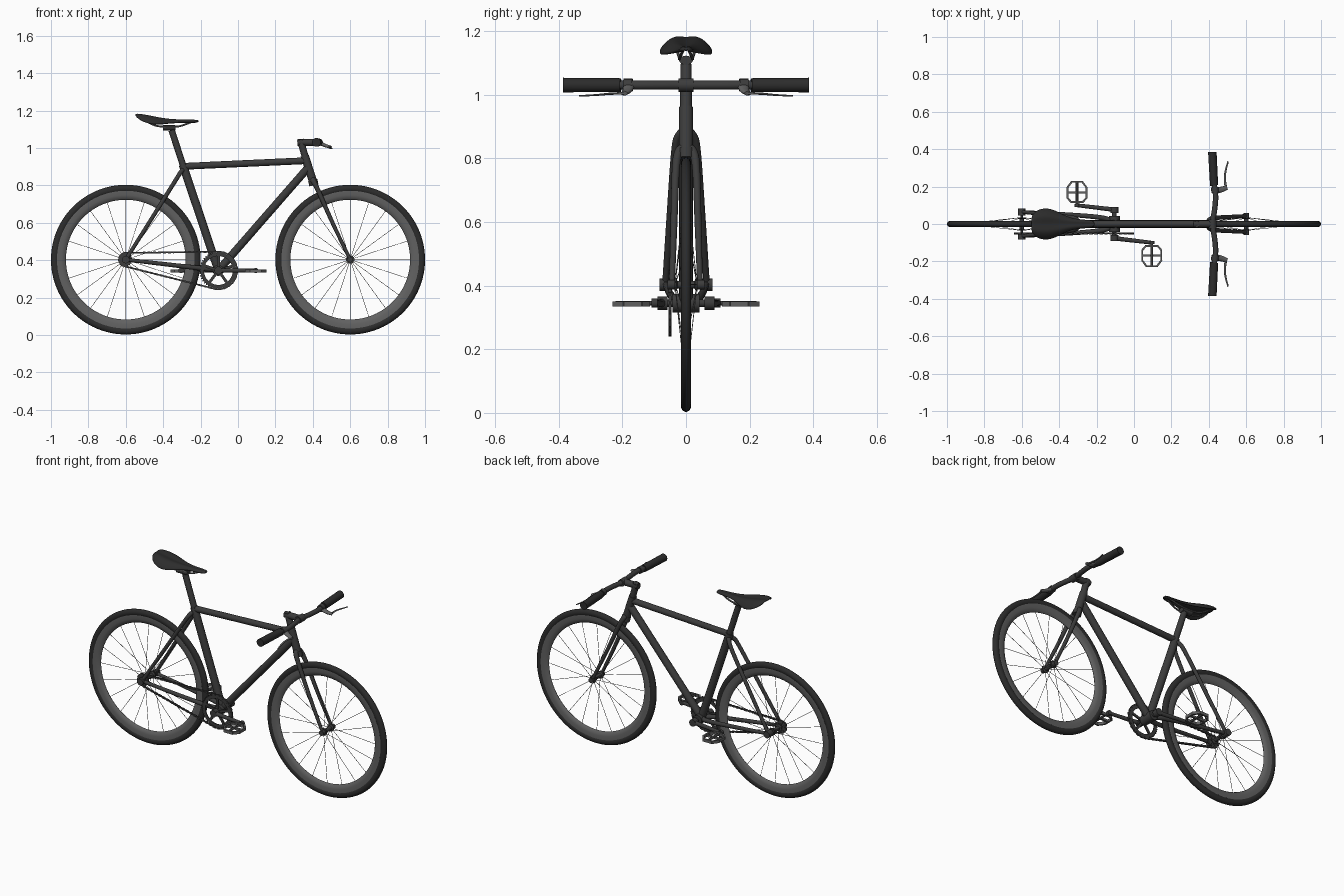
import bpy, bmesh, math
from mathutils import Vector, Matrix

if "Cube" in bpy.data.objects:
    bpy.data.objects.remove(bpy.data.objects["Cube"])

def material(name, v):
    m = bpy.data.materials.new(name)
    m.diffuse_color = (v, v, v, 1)
    m.use_nodes = True
    m.node_tree.nodes["Principled BSDF"].inputs["Base Color"].default_value = m.diffuse_color
    return m

BLACK, FRAME, METAL = material("black", 0.025), material("frame", 0.045), material("metal", 0.12)
ZW = 0.403                       # wheel axle height
BB = Vector((-0.105, 0, 0.345))  # crank axle

def finish(name, bm, mat, angle=40):
    bmesh.ops.recalc_face_normals(bm, faces=bm.faces)
    me = bpy.data.meshes.new(name)
    bm.to_mesh(me)
    bm.free()
    me.materials.append(mat)
    ob = bpy.data.objects.new(name, me)
    bpy.context.collection.objects.link(ob)
    bpy.ops.object.select_all(action='DESELECT')
    ob.select_set(True)
    bpy.context.view_layer.objects.active = ob
    bpy.ops.object.shade_smooth_by_angle(angle=math.radians(angle))
    return ob

def spline(p, n=6):
    """Catmull-Rom samples through the points p."""
    p = [Vector(q) for q in p]
    e = [2 * p[0] - p[1]] + p + [2 * p[-1] - p[-2]]
    out = []
    for a, b, c, d in zip(e, e[1:], e[2:], e[3:]):
        for i in range(n):
            t = i / n
            out.append(0.5 * (2 * b + (c - a) * t + (2 * a - 5 * b + 4 * c - d) * t * t
                              + (3 * b - a - 3 * c + d) * t ** 3))
    return out + [p[-1]]

def sweep(bm, pts, r0, r1=None, seg=16, ref=(0, 0, 1), flat=1.0):
    """Round tube along pts, tapering r0 to r1; flat squashes it along ref."""
    pts = [Vector(p) for p in pts]
    r1 = r0 if r1 is None else r1
    rings = []
    for i, p in enumerate(pts):
        t = (pts[min(i + 1, len(pts) - 1)] - pts[max(i - 1, 0)]).normalized()
        u = t.cross(Vector(ref)).normalized()
        v = t.cross(u)
        r = r0 + (r1 - r0) * i / (len(pts) - 1)
        rings.append([bm.verts.new(p + u * (r * math.cos(a)) + v * (r * flat * math.sin(a)))
                      for a in (2 * math.pi * k / seg for k in range(seg))])
    for a, b in zip(rings, rings[1:]):
        for k in range(seg):
            bm.faces.new((a[k], a[k - 1], b[k - 1], b[k]))
    bm.faces.new(rings[0])
    bm.faces.new(rings[-1])

def tube(name, pts, r0, r1=None, mat=FRAME, **kw):
    bm = bmesh.new()
    sweep(bm, pts, r0, r1, **kw)
    return finish(name, bm, mat)

def lathe(name, profile, c, mat, seg=48, closed=True):
    """Revolve (radius, y) profile round the y axis at c."""
    bm = bmesh.new()
    rings = [[bm.verts.new((c[0] + r * math.cos(a), c[1] + y, c[2] + r * math.sin(a)))
              for a in (2 * math.pi * k / seg for k in range(seg))] for r, y in profile]
    for a, b in zip(rings, rings[1:] + (rings[:1] if closed else [])):
        for k in range(seg):
            bm.faces.new((a[k], a[k - 1], b[k - 1], b[k]))
    if not closed:
        bm.faces.new(rings[0])
        bm.faces.new(rings[-1])
    return finish(name, bm, mat)

def cyl(name, c, r, y0, y1, mat=FRAME, seg=24):
    return lathe(name, [(r, y0), (r, y1)], c, mat, seg, False)

def box(bm, c, size, rot=0.0):
    m = Matrix.Translation(c) @ Matrix.Rotation(rot, 4, 'Y') @ Matrix.Diagonal((*size, 1))
    bmesh.ops.create_cube(bm, size=1, matrix=m)

# Wheels: tyre, rim, hub and spokes
for side, x, half in (("front", 0.6, 0.058), ("rear", -0.6, 0.084)):
    c = (x, 0, ZW)
    tyre = [(0.38 + 0.02 * math.cos(a), 0.0165 * math.sin(a))
            for a in (math.radians(-140 + 20 * i) for i in range(15))]
    lathe(side + "_tyre", tyre, c, BLACK, 96)
    lathe(side + "_rim", [(0.368, -0.013), (0.345, -0.013), (0.325, -0.007), (0.32, 0),
                          (0.325, 0.007), (0.345, 0.013), (0.368, 0.013)], c, METAL, 96)
    lathe(side + "_hub", [(0.006, -half), (0.006, -0.036), (0.022, -0.036), (0.022, -0.031),
                          (0.012, -0.027), (0.012, 0.027), (0.022, 0.031), (0.022, 0.036),
                          (0.006, 0.036), (0.006, half)], c, FRAME, 24, False)
    bm = bmesh.new()
    for i in range(20):
        a = 2 * math.pi * i / 20
        d = Vector((math.sin(a), 0, math.cos(a)))
        y = 0.033 if i % 2 else -0.033
        sweep(bm, [Vector(c) + d * 0.018 + Vector((0, y, 0)), Vector(c) + d * 0.322],
              0.0013, seg=5, ref=(0, 1, 0))
    finish(side + "_spokes", bm, METAL)
    inner, r = (0.03, 0.015) if x > 0 else (0.045, 0.02)
    for s in (-1, 1):
        cyl(side + "_axle_nut", c, r, s * inner, s * half)

# Main frame tubes
tube("seat_tube", [BB, (-0.295, 0, 0.91)], 0.022)
tube("seat_post", [(-0.285, 0, 0.88), (-0.355, 0, 1.095)], 0.0175)
tube("top_tube", [(-0.285, 0, 0.902), (0.365, 0, 0.932)], 0.018)
tube("down_tube", [BB, (0.375, 0, 0.895)], 0.021)
tube("head_tube", [(0.403, 0, 0.815), (0.356, 0, 0.96)], 0.022)
tube("steerer", [(0.36, 0, 0.95), (0.333, 0, 1.045)], 0.0185)
tube("fork_crown", [(0.406, 0, 0.80), (0.399, 0, 0.83)], 0.025)
cyl("bottom_bracket", BB, 0.029, -0.042, 0.042)

# Fork blades, chain stays and seat stays
for s in (-1, 1):
    tube("fork_blade", spline([(0.398, 0, 0.835), (0.405, s * 0.022, 0.82), (0.432, s * 0.032, 0.765),
                               (0.51, s * 0.038, 0.59), (0.6, s * 0.044, ZW)]), 0.016, 0.009)
    tube("chain_stay", spline([BB, BB + Vector((-0.06, s * 0.032, 0.008)), (-0.35, s * 0.05, 0.374),
                               (-0.6, s * 0.064, ZW)]), 0.015, 0.010)
    tube("seat_stay", spline([(-0.287, 0, 0.888), (-0.305, s * 0.022, 0.872), (-0.335, s * 0.035, 0.825),
                              (-0.46, s * 0.05, 0.625), (-0.6, s * 0.065, ZW)]), 0.013, 0.010)

# Stem and handlebar
tube("stem", [(0.318, 0, 1.03), (0.425, 0, 1.03)], 0.019)
cyl("bar_clamp", (0.42, 0, 1.03), 0.021, -0.024, 0.024)
half = [(0.43, 0.07, 1.03), (0.436, 0.13, 1.03), (0.434, 0.18, 1.03), (0.427, 0.23, 1.03), (0.42, 0.375, 1.03)]
path = [(x, -y, z) for x, y, z in reversed(half)] + [(0.42, 0, 1.03)] + half
tube("handlebar", spline(path), 0.0145)

# Grips and brake levers
for s in (-1, 1):
    tube("grip", [(0.429, s * 0.205, 1.03), (0.428, s * 0.212, 1.03), (0.419, s * 0.38, 1.03),
                  (0.419, s * 0.386, 1.03)], 0.021, 0.0235, mat=BLACK)
    tube("brake_clamp", [(0.434, s * 0.168, 1.03), (0.431, s * 0.196, 1.03)], 0.020)
    tube("brake_body", spline([(0.44, s * 0.18, 1.025), (0.47, s * 0.185, 1.012), (0.497, s * 0.195, 1.004)]),
         0.018, 0.012, flat=0.6, mat=METAL)
    tube("brake_lever", spline([(0.492, s * 0.19, 1.004), (0.486, s * 0.235, 1.003), (0.489, s * 0.28, 0.999),
                                (0.503, s * 0.335, 0.996)]), 0.007, 0.004, flat=0.6, mat=METAL)

# Chainring with teeth and five arms
RY = -0.05
bm = bmesh.new()
N = 44
loops = []
for y in (RY - 0.003, RY + 0.003):
    for outer in (True, False):
        ring = []
        for k in range(N * 4):
            a = 2 * math.pi * k / (N * 4)
            r = (0.102 if k % 4 < 2 else 0.095) if outer else 0.077
            ring.append(bm.verts.new((BB.x + r * math.cos(a), y, BB.z + r * math.sin(a))))
        loops.append(ring)
o0, i0, o1, i1 = loops
for a, b in ((o0, i0), (o0, o1), (i0, i1), (o1, i1)):
    for k in range(N * 4):
        bm.faces.new((a[k], a[k - 1], b[k - 1], b[k]))
for k in range(5):
    a = 2 * math.pi * k / 5 + 0.3
    box(bm, BB + Vector((0.05 * math.cos(a), RY, 0.05 * math.sin(a))), (0.066, 0.007, 0.015), -a)
finish("chainring", bm, FRAME)
cyl("rear_cog", (-0.6, 0, ZW), 0.034, RY - 0.004, RY + 0.004)

# Chain: links laid along the belt line round both cogs
c1, c2, R1, R2 = Vector((BB.x, RY, BB.z)), Vector((-0.6, RY, ZW)), 0.1, 0.036
d = c2 - c1
base, ac = math.atan2(d.z, d.x), math.acos((R1 - R2) / d.length)
polar = lambda c, r, a: c + Vector((r * math.cos(a), 0, r * math.sin(a)))
belt = [polar(c2, R2, base + ac - 2 * ac * i / 16) for i in range(17)]
belt += [polar(c1, R1, base - ac - (2 * math.pi - 2 * ac) * i / 40) for i in range(41)]
bm = bmesh.new()
step, carry, idx = 0.0135, 0.0, 0
for a, b in zip(belt, belt[1:] + belt[:1]):
    seg = b - a
    L, ang = seg.length, -math.atan2(seg.z, seg.x)
    while carry < L:
        box(bm, a + seg * (carry / L), (0.016, 0.010 if idx % 2 else 0.006, 0.010 if idx % 2 else 0.008), ang)
        carry += step
        idx += 1
    carry -= L
finish("chain", bm, FRAME)

# Cranks and open cage pedals
cyl("crank_axle", BB, 0.012, -0.09, 0.09)
for s in (-1, 1):
    ex = BB.x - s * 0.2
    cyl("crank_boss", BB, 0.021, s * 0.058, s * 0.09)
    tube("crank_arm", [BB + Vector((0, s * 0.074, 0)), (BB.x - s * 0.03, s * 0.08, BB.z), (ex, s * 0.1, BB.z)],
         0.014, 0.010)
    cyl("crank_end", (ex, 0, BB.z), 0.014, s * 0.09, s * 0.108)
    cyl("pedal_axle", (ex, 0, BB.z), 0.007, s * 0.1, s * 0.222)
    bm = bmesh.new()
    cage = [(-0.032, 0.118), (0.032, 0.118), (0.051, 0.14), (0.051, 0.195),
            (0.028, 0.226), (-0.028, 0.226), (-0.051, 0.195), (-0.051, 0.14)]
    for (xa, ya), (xb, yb) in zip(cage, cage[1:] + cage[:1]):
        a, b = Vector((xa, s * ya, 0)), Vector((xb, s * yb, 0))
        e = b - a
        m = (Matrix.Translation(Vector((ex, 0, BB.z - 0.003)) + (a + b) / 2)
             @ Matrix.Rotation(math.atan2(e.y, e.x), 4, 'Z')
             @ Matrix.Diagonal((e.length + 0.006, 0.010, 0.017, 1)))
        bmesh.ops.create_cube(bm, size=1, matrix=m)
    box(bm, Vector((ex, s * 0.168, BB.z - 0.003)), (0.1, 0.012, 0.012))
    finish("pedal", bm, METAL)

# Saddle: stations of x, half width, crown height, edge height
stations = [(-0.55, 0.04, 1.184, 1.172), (-0.53, 0.074, 1.185, 1.155), (-0.48, 0.09, 1.178, 1.132),
            (-0.43, 0.082, 1.167, 1.127), (-0.38, 0.053, 1.158, 1.132), (-0.33, 0.032, 1.154, 1.138),
            (-0.27, 0.025, 1.152, 1.138), (-0.225, 0.022, 1.152, 1.138), (-0.21, 0.012, 1.149, 1.140)]
bm = bmesh.new()
section = [(-1, 1), (-0.85, 0.55), (-0.6, 0.12), (-0.35, 0), (0, 0.2), (0.35, 0), (0.6, 0.12), (0.85, 0.55), (1, 1)]
rows = [[bm.verts.new((x, w * u, zt + (ze - zt) * f)) for u, f in section] for x, w, zt, ze in stations]
for a, b in zip(rows, rows[1:]):
    for k in range(len(section) - 1):
        bm.faces.new((a[k], b[k], b[k + 1], a[k + 1]))
saddle = finish("saddle", bm, BLACK, 80)
mod = saddle.modifiers.new("thickness", 'SOLIDIFY')
mod.thickness, mod.offset = 0.012, -1
saddle.modifiers.new("smooth", 'SUBSURF').levels = 2
saddle.modifiers["smooth"].render_levels = 2

# Saddle rails and post clamp
for s in (-1, 1):
    tube("saddle_rail", spline([(-0.5, s * 0.03, 1.15), (-0.455, s * 0.024, 1.125), (-0.41, s * 0.02, 1.115),
                                (-0.32, s * 0.02, 1.115), (-0.24, s * 0.008, 1.142)]), 0.005, seg=8, mat=METAL)
tube("post_clamp", [(-0.402, 0, 1.108), (-0.335, 0, 1.108)], 0.022, flat=0.65)
